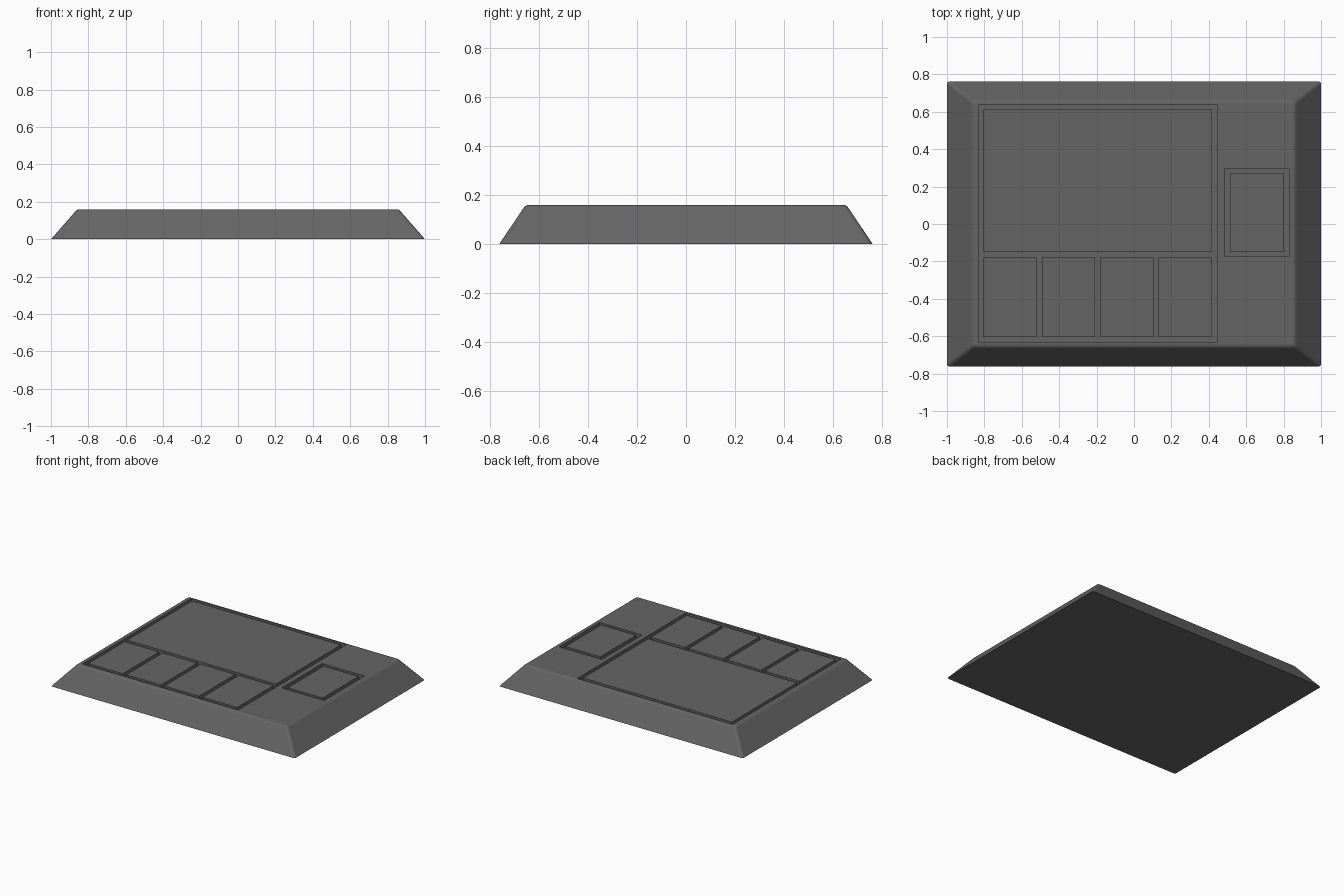
import bpy, bmesh

if "Cube" in bpy.data.objects:
    bpy.data.objects.remove(bpy.data.objects["Cube"])

TOP, DEPTH = 0.16, 0.03


def mesh_object(name, bm):
    bmesh.ops.recalc_face_normals(bm, faces=bm.faces)
    mesh = bpy.data.meshes.new(name)
    bm.to_mesh(mesh)
    bm.free()
    obj = bpy.data.objects.new(name, mesh)
    bpy.context.collection.objects.link(obj)
    return obj


def box(name, x0, x1, y0, y1, z0, z1):
    bm = bmesh.new()
    bmesh.ops.create_cube(bm, size=1)
    for v in bm.verts:
        v.co = (x1 if v.co.x > 0 else x0,
                y1 if v.co.y > 0 else y0,
                z1 if v.co.z > 0 else z0)
    return mesh_object(name, bm)


# Grey finish
grey = bpy.data.materials.new("dark_grey")
grey.diffuse_color = (0.13, 0.13, 0.13, 1)
grey.use_nodes = True
grey.node_tree.nodes["Principled BSDF"].inputs["Base Color"].default_value = grey.diffuse_color

# Sloped tray body with softened corners and top rim
bm = bmesh.new()
bmesh.ops.create_cube(bm, size=1)
for v in bm.verts:
    top = v.co.z > 0
    sx, sy = (1 if v.co.x > 0 else -1), (1 if v.co.y > 0 else -1)
    v.co = (sx * (0.86 if top else 1.0), sy * (0.655 if top else 0.763), TOP if top else 0)
edges = [e for e in bm.edges if max(v.co.z for v in e.verts) > 0.01]
bmesh.ops.bevel(bm, geom=edges, offset=0.012, segments=2, profile=0.5, affect='EDGES')
body = mesh_object("tray_body", bm)
body.data.materials.append(grey)

# Recessed pockets cut into the top
pockets = {"main_pocket": (-0.83, 0.443, -0.63, 0.64),
           "side_pocket": (0.483, 0.83, -0.175, 0.297)}
for name, rect in pockets.items():
    cutter = box(name + "_cutter", *rect, TOP - DEPTH, TOP + 0.1)
    cutter.hide_render = True
    cutter.hide_set(True)
    mod = body.modifiers.new(name, 'BOOLEAN')
    mod.operation = 'DIFFERENCE'
    mod.solver = 'EXACT'
    mod.object = cutter

# Flush panels standing inside the pockets
panels = {"main_panel": (-0.805, 0.415, -0.15, 0.612),
          "side_panel": (0.513, 0.80, -0.15, 0.27)}
for i in range(4):
    x = -0.805 + i * 0.312
    panels[f"small_panel_{i + 1}"] = (x, x + 0.284, -0.603, -0.178)
for name, rect in panels.items():
    panel = box(name, *rect, TOP - DEPTH - 0.005, TOP)
    panel.data.materials.append(grey)
